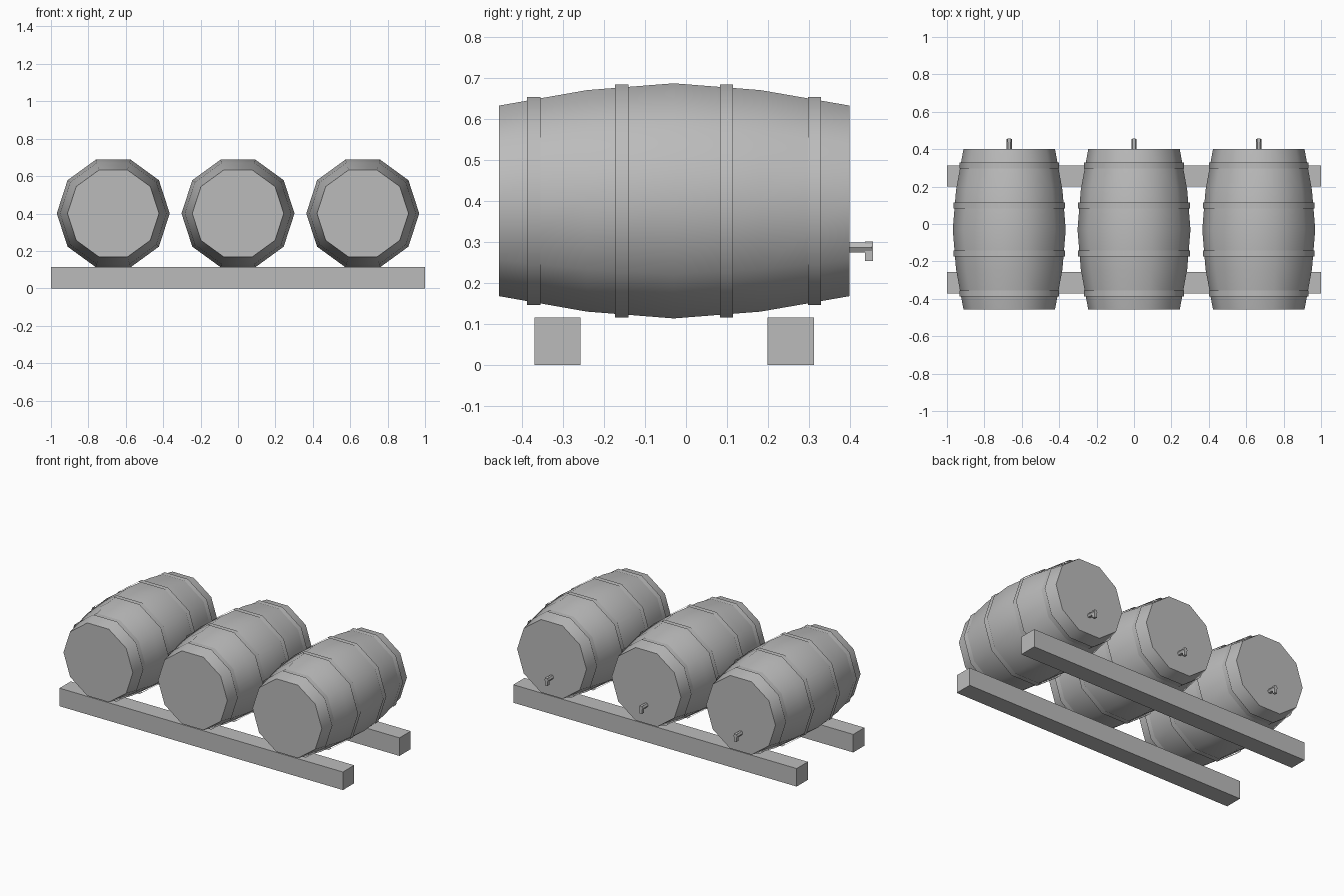
import bpy, bmesh, math
from mathutils import Matrix

cube = bpy.data.objects.get("Cube")
if cube:
    bpy.data.objects.remove(cube, do_unlink=True)

AXIS_Z = 0.4005

grey = bpy.data.materials.new("mid grey")
grey.use_nodes = True
grey.diffuse_color = (0.5, 0.5, 0.5, 1)
grey.node_tree.nodes["Principled BSDF"].inputs["Base Color"].default_value = (0.5, 0.5, 0.5, 1)


def finish(bm, name, location):
    """Turn a bmesh into a placed object with the shared material."""
    bmesh.ops.recalc_face_normals(bm, faces=bm.faces)
    mesh = bpy.data.meshes.new(name)
    bm.to_mesh(mesh)
    bm.free()
    mesh.materials.append(grey)
    obj = bpy.data.objects.new(name, mesh)
    obj.location = location
    bpy.context.collection.objects.link(obj)
    return obj


def lathe(name, profile, location, sides=10, capped=True):
    """Turn (y, radius) points around the y axis, with or without end caps."""
    bm = bmesh.new()
    angles = [math.tau * i / sides for i in range(sides)]
    loops = [[bm.verts.new((r * math.cos(a), y, r * math.sin(a))) for a in angles]
             for y, r in profile]
    for a, b in zip(loops, loops[1:]):
        for i in range(sides):
            j = (i + 1) % sides
            bm.faces.new((a[i], a[j], b[j], b[i]))
    if capped:
        bm.faces.new(loops[0])
        bm.faces.new(loops[-1])
    obj = finish(bm, name, location)
    bpy.ops.object.select_all(action="DESELECT")
    obj.select_set(True)
    bpy.context.view_layer.objects.active = obj
    bpy.ops.object.shade_smooth_by_angle(angle=math.radians(40))


def box(name, size, location):
    bm = bmesh.new()
    bmesh.ops.create_cube(bm, size=1, matrix=Matrix.Diagonal((*size, 1)))
    finish(bm, name, location)


# Support beams
box("front_beam", (2, 0.113, 0.115), (0, -0.314, 0.0575))
box("back_beam", (2, 0.113, 0.115), (0, 0.256, 0.0575))

# Barrels with thin hoops and a tap on the back end
STAVES = [(-0.457, 0.2447), (-0.242, 0.2845), (-0.03, 0.302), (0.182, 0.2845), (0.4, 0.2447)]
HOOPS = [(-0.388, 0.267), (-0.173, 0.299), (0.083, 0.299), (0.298, 0.267)]

for side, x in (("right", -0.667), ("middle", 0), ("left", 0.667)):
    centre = (x, 0, AXIS_Z)
    lathe(side + "_barrel", STAVES, centre)
    for n, (y, r) in enumerate(HOOPS, 1):
        lathe(f"{side}_hoop_{n}", [(y, r), (y + 0.032, r)], centre, capped=False)
    lathe(side + "_tap_pipe", [(0.39, 0.014), (0.455, 0.014)], (x, 0, 0.287), sides=6)
    box(side + "_tap_spout", (0.018, 0.019, 0.048), (x, 0.447, 0.277))
